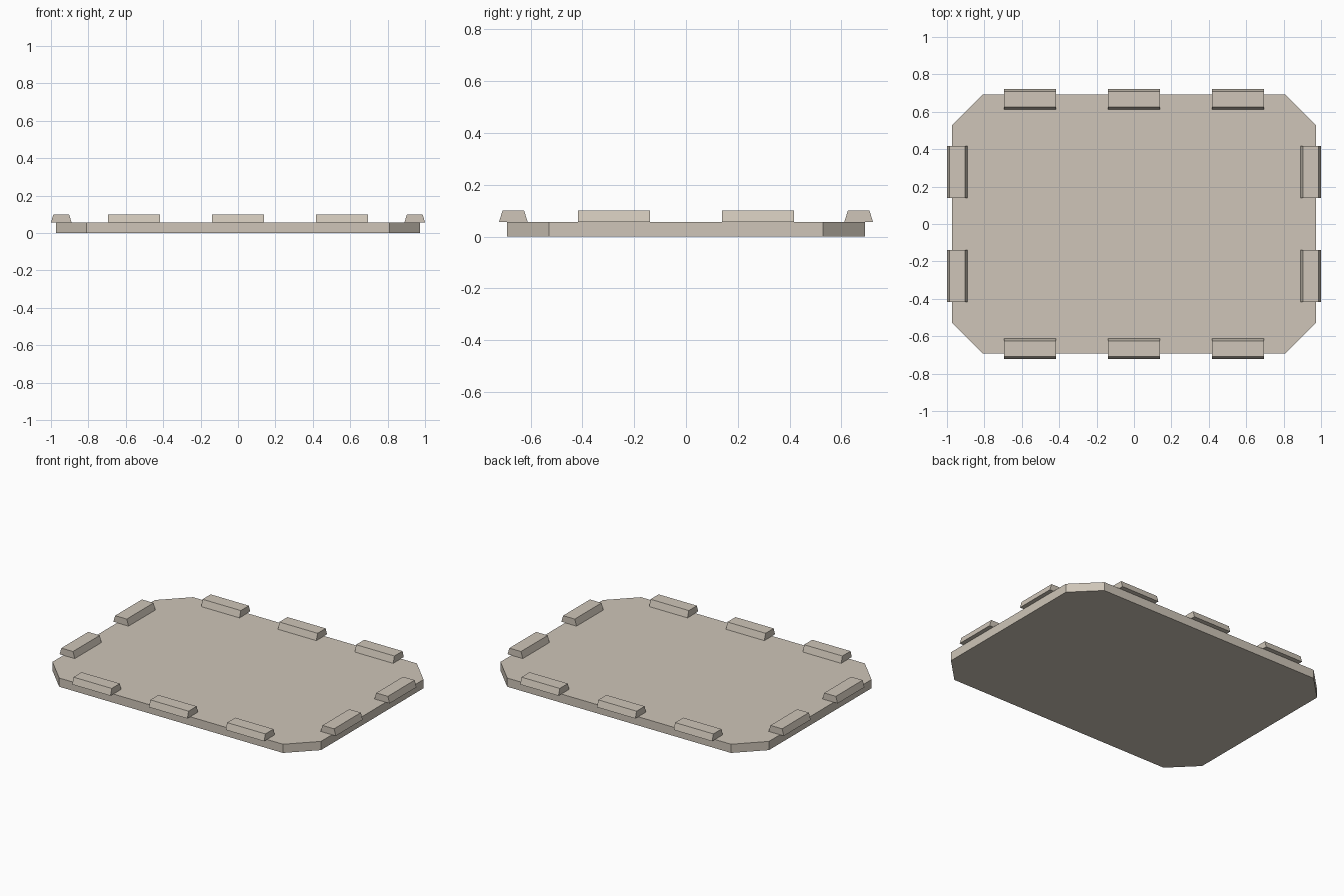
import bpy
import math
from mathutils import Matrix

if "Cube" in bpy.data.objects:
    bpy.data.objects.remove(bpy.data.objects["Cube"])

stone = bpy.data.materials.new("warm_stone")
stone.diffuse_color = (0.62, 0.56, 0.48, 1)
stone.use_nodes = True
stone.node_tree.nodes["Principled BSDF"].inputs["Base Color"].default_value = stone.diffuse_color

SLAB_TOP, BLOCK_TOP = 0.057, 0.1


def prism(name, outline, depth, matrix):
    """Extrude a closed outline along local z, then place it."""
    n = len(outline)
    verts = [(x, y, z) for z in (0, depth) for x, y in outline]
    faces = [tuple(reversed(range(n))), tuple(range(n, 2 * n))]
    faces += [(i, (i + 1) % n, n + (i + 1) % n, n + i) for i in range(n)]
    mesh = bpy.data.meshes.new(name)
    mesh.from_pydata(verts, [], faces)
    mesh.transform(matrix)
    mesh.materials.append(stone)
    obj = bpy.data.objects.new(name, mesh)
    bpy.context.collection.objects.link(obj)
    return obj


# Base slab with chamfered corners
X, Y, CUT = 0.972, 0.692, 0.162
prism("base_slab",
      [(X, -Y + CUT), (X, Y - CUT), (X - CUT, Y), (-X + CUT, Y),
       (-X, Y - CUT), (-X, -Y + CUT), (-X + CUT, -Y), (X - CUT, -Y)],
      SLAB_TOP, Matrix())

# Edge blocks: trapezoid section, straight ends, overhanging the slab slightly
LENGTH = 0.277
section = [(-0.055, SLAB_TOP), (0.055, SLAB_TOP),
           (0.042, BLOCK_TOP), (-0.042, BLOCK_TOP)]


def block(name, x, y, angle):
    # section width on local x, height on z, length along local y
    stand = Matrix.Rotation(math.pi / 2, 4, 'X')
    centre = Matrix.Translation((0, LENGTH / 2, 0))
    place = Matrix.Translation((x, y, 0)) @ Matrix.Rotation(angle, 4, 'Z')
    prism(name, section, LENGTH, place @ centre @ stand)


for side, word in ((-1, "front"), (1, "back")):
    for i in range(3):
        block(f"{word}_block_{i + 1}", (i - 1) * 0.556, side * 0.667, math.pi / 2)

for side, word in ((-1, "left"), (1, "right")):
    for i in range(2):
        block(f"{word}_block_{i + 1}", side * 0.945, (i - 0.5) * 0.556, 0)
